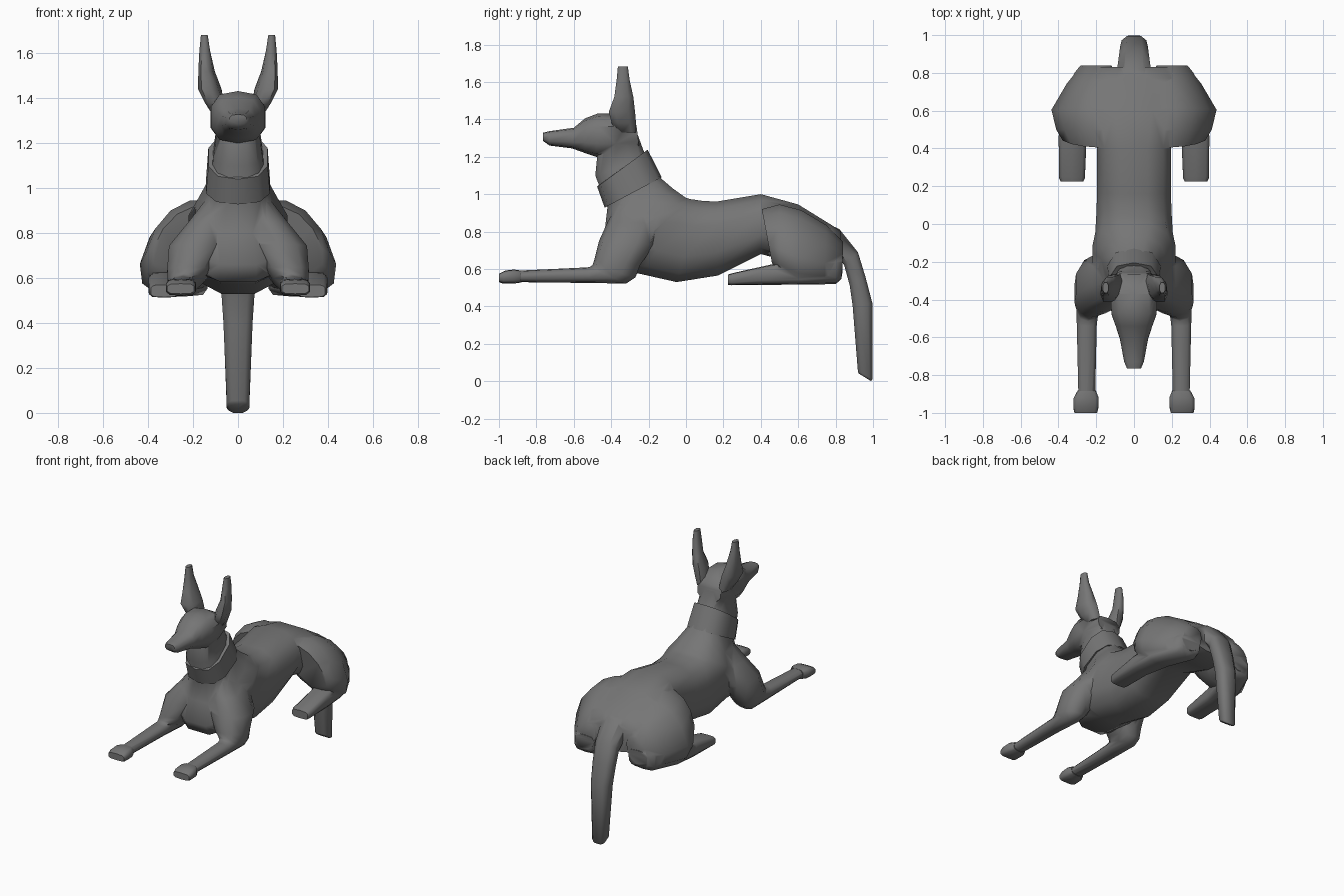
import bpy, bmesh, math


def loft(name, rings, sides=10, power=0.8, mirror=1, caps=True):
    """Rings: (y1, z1, y2, z2, x centre, half width, lean); 1 and 2 are opposite edges of the ring."""
    bm = bmesh.new()
    loops = []
    for r in rings:
        y1, z1, y2, z2, xc, hw = r[:6]
        lean = r[6] if len(r) > 6 else 0
        loop = []
        for i in range(sides):
            a = 2 * math.pi * (i + 0.5) / sides
            c, s = math.cos(a), math.sin(a)
            c = math.copysign(abs(c) ** power, c) / math.cos(math.pi / sides) ** power
            s = math.copysign(abs(s) ** power, s)
            c = max(-1, min(1, c))
            s = max(-1, min(1, s * 1.03))
            x = xc + hw * c - lean * s
            y = (y1 + y2) / 2 + s * (y1 - y2) / 2
            z = (z1 + z2) / 2 + s * (z1 - z2) / 2
            loop.append(bm.verts.new((x * mirror, y, z)))
        loops.append(loop)
    for a, b in zip(loops, loops[1:]):
        for i in range(sides):
            j = (i + 1) % sides
            bm.faces.new((a[i], a[j], b[j], b[i]))
    if caps:
        bm.faces.new(loops[0])
        bm.faces.new(loops[-1])
    bmesh.ops.recalc_face_normals(bm, faces=bm.faces)
    mesh = bpy.data.meshes.new(name)
    bm.to_mesh(mesh)
    bm.free()
    ob = bpy.data.objects.new(name, mesh)
    bpy.context.collection.objects.link(ob)
    return ob


def activate(ob):
    bpy.ops.object.select_all(action='DESELECT')
    ob.select_set(True)
    bpy.context.view_layer.objects.active = ob


# Neck and torso in one sweep, from skull to rump
body = loft("body", [
    (-0.27, 1.35, -0.47, 1.25, 0, 0.09),
    (-0.215, 1.20, -0.485, 1.10, 0, 0.11),
    (-0.14, 1.09, -0.42, 0.93, 0, 0.13),
    (-0.07, 1.03, -0.435, 0.80, 0, 0.175),
    (0.00, 0.98, -0.48, 0.66, 0, 0.22, 0),
    (0.03, 0.972, -0.44, 0.585, 0, 0.22, 0),
    (0.05, 0.97, -0.25, 0.575, 0, 0.205),
    (0.08, 0.965, -0.05, 0.53, 0, 0.20),
    (0.16, 0.96, 0.17, 0.565, 0, 0.195),
    (0.40, 1.00, 0.40, 0.68, 0, 0.195),
    (0.60, 0.945, 0.62, 0.62, 0, 0.26),
    (0.77, 0.84, 0.78, 0.60, 0, 0.25),
    (0.83, 0.80, 0.83, 0.61, 0, 0.20)], sides=12, power=0.75)

# Head with tapering muzzle
parts = [loft("head", [
    (-0.765, 1.328, -0.765, 1.285, 0, 0.037),
    (-0.73, 1.337, -0.73, 1.26, 0, 0.052),
    (-0.60, 1.355, -0.61, 1.245, 0, 0.075),
    (-0.54, 1.405, -0.54, 1.22, 0, 0.097),
    (-0.47, 1.432, -0.48, 1.20, 0, 0.12),
    (-0.37, 1.43, -0.38, 1.20, 0, 0.122),
    (-0.265, 1.37, -0.25, 1.25, 0, 0.09)])]

# Tail hanging down behind
parts.append(loft("tail", [
    (0.72, 0.86, 0.70, 0.70, 0, 0.10),
    (0.82, 0.815, 0.80, 0.68, 0, 0.09),
    (0.92, 0.69, 0.845, 0.62, 0, 0.078),
    (0.96, 0.56, 0.875, 0.51, 0, 0.073),
    (0.997, 0.42, 0.89, 0.40, 0, 0.065),
    (0.998, 0.01, 0.918, 0.055, 0, 0.05),
    (0.99, 0.00, 0.922, 0.042, 0, 0.04)], sides=8, power=0.65))

for m in (1, -1):
    side = "right" if m > 0 else "left"
    # Tall ear
    parts.append(loft(side + "_ear", [
        (-0.265, 1.33, -0.37, 1.33, 0.085, 0.03),
        (-0.265, 1.38, -0.40, 1.38, 0.105, 0.038, 0.01),
        (-0.27, 1.44, -0.415, 1.44, 0.125, 0.045, 0.015),
        (-0.28, 1.52, -0.385, 1.52, 0.14, 0.032, 0.01),
        (-0.30, 1.61, -0.372, 1.61, 0.148, 0.024),
        (-0.31, 1.682, -0.365, 1.682, 0.15, 0.015)], sides=8, mirror=m))
    # Shoulder and forearm
    parts.append(loft(side + "_front_leg", [
        (-0.20, 0.96, -0.37, 0.94, 0.09, 0.055),
        (-0.13, 0.85, -0.42, 0.85, 0.13, 0.09),
        (-0.17, 0.73, -0.465, 0.75, 0.18, 0.127),
        (-0.245, 0.62, -0.49, 0.65, 0.215, 0.10),
        (-0.27, 0.555, -0.50, 0.62, 0.235, 0.078),
        (-0.32, 0.522, -0.515, 0.61, 0.245, 0.06),
        (-0.50, 0.525, -0.54, 0.608, 0.25, 0.053),
        (-0.92, 0.53, -0.92, 0.59, 0.25, 0.044)], power=0.88, mirror=m))
    # Boxy paw
    parts.append(loft(side + "_paw", [
        (-0.88, 0.528, -0.885, 0.592, 0.25, 0.048),
        (-0.92, 0.522, -0.92, 0.597, 0.253, 0.066),
        (-0.98, 0.522, -0.965, 0.592, 0.255, 0.066),
        (-1.00, 0.53, -1.00, 0.575, 0.255, 0.06)], power=0.6, mirror=m))
    # Folded thigh
    parts.append(loft(side + "_thigh", [
        (0.405, 0.92, 0.46, 0.63, 0.22, 0.135, 0.07),
        (0.50, 0.945, 0.50, 0.58, 0.235, 0.155, 0.07),
        (0.615, 0.915, 0.60, 0.53, 0.24, 0.175, 0.07),
        (0.75, 0.835, 0.74, 0.525, 0.21, 0.13, 0.05),
        (0.84, 0.745, 0.835, 0.56, 0.20, 0.075, 0.02)], sides=12, power=0.88, mirror=m))
    # Hind foot lying forward
    parts.append(loft(side + "_hind_foot", [
        (0.225, 0.57, 0.225, 0.515, 0.328, 0.06),
        (0.25, 0.578, 0.24, 0.513, 0.328, 0.068),
        (0.46, 0.625, 0.45, 0.515, 0.325, 0.074),
        (0.62, 0.64, 0.62, 0.517, 0.30, 0.09),
        (0.80, 0.67, 0.80, 0.519, 0.225, 0.09),
        (0.84, 0.66, 0.83, 0.545, 0.21, 0.075)], power=0.55, mirror=m))

# Fuse the parts into one skin
for p in parts:
    activate(body)
    mod = body.modifiers.new("fuse", 'BOOLEAN')
    mod.operation = 'UNION'
    mod.solver = 'EXACT'
    mod.object = p
    bpy.ops.object.modifier_apply(modifier=mod.name)
    bpy.data.objects.remove(p)

# Band around the neck, standing just proud of it
collar = loft("collar", [
    (-0.145, 1.09, -0.415, 0.94, 0, 0.125),
    (-0.13, 1.09, -0.435, 0.928, 0, 0.142),
    (-0.205, 1.238, -0.475, 1.04, 0, 0.132),
    (-0.22, 1.225, -0.465, 1.05, 0, 0.11)], sides=10, caps=False)

# Dark stone colour and soft shading
stone = bpy.data.materials.new("dark_stone")
stone.diffuse_color = (0.18, 0.18, 0.18, 1)
for ob in (body, collar):
    ob.data.materials.clear()
    ob.data.materials.append(stone)
    activate(ob)
    bpy.ops.object.shade_smooth_by_angle(angle=math.radians(60))
